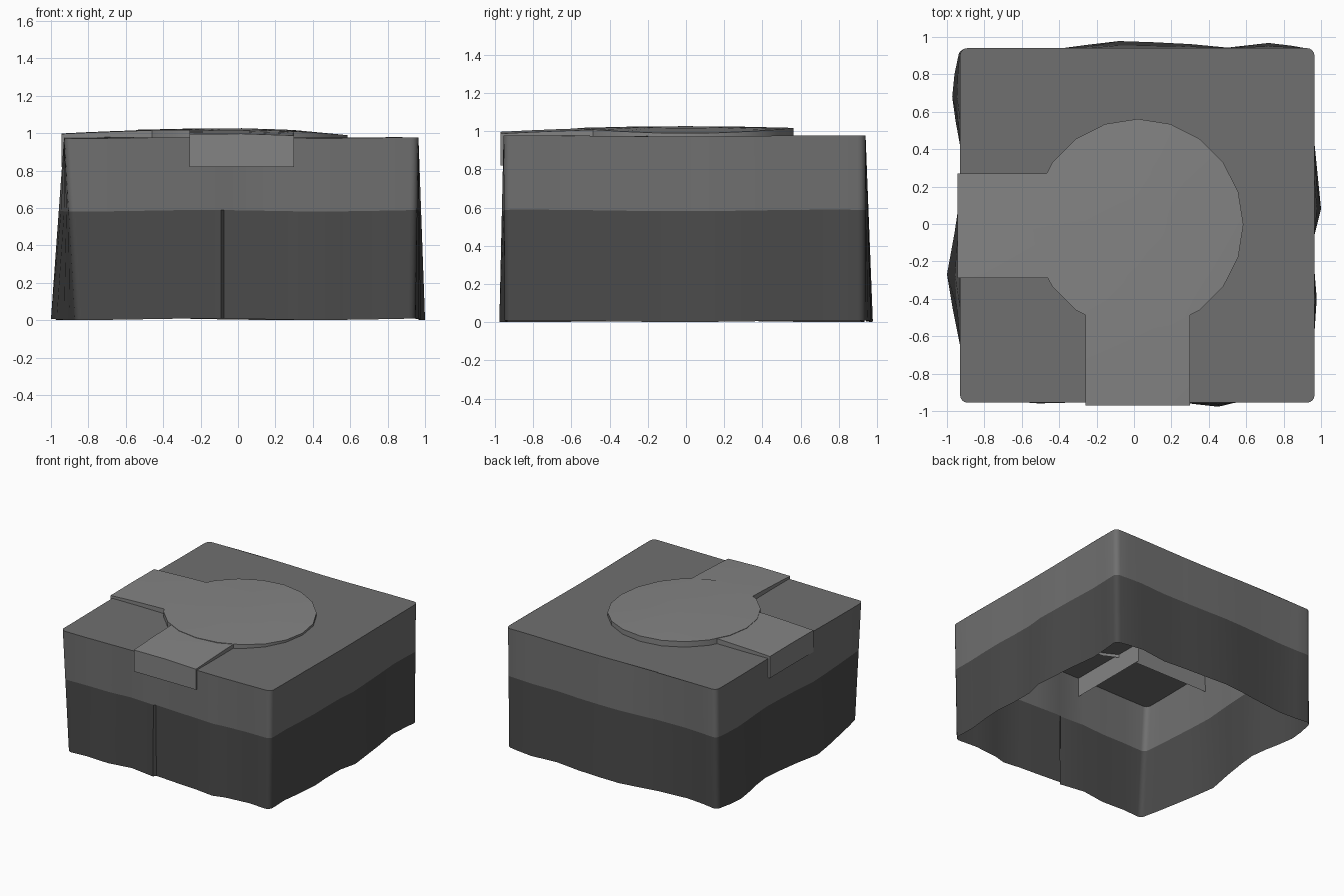
import bpy
from math import sin, cos, pi

if "Cube" in bpy.data.objects:
    bpy.data.objects.remove(bpy.data.objects["Cube"])

X0, X1, Y0, Y1, R = -0.93, 0.965, -0.955, 0.94, 0.04
TOP, BAND, BOTTOM = 0.975, 0.585, 0.005


def material(name, v):
    m = bpy.data.materials.new(name)
    m.diffuse_color = (v, v, v, 1)
    m.use_nodes = True
    m.node_tree.nodes["Principled BSDF"].inputs["Base Color"].default_value = m.diffuse_color
    return m


TURF = material("turf_grey", 0.16)
SOIL = material("soil_grey", 0.07)
PAVING = material("path_grey", 0.23)


def make(name, verts, faces, mat, smooth=True):
    me = bpy.data.meshes.new(name)
    me.from_pydata(verts, [], faces)
    me.materials.append(mat)
    ob = bpy.data.objects.new(name, me)
    bpy.context.collection.objects.link(ob)
    if smooth:
        bpy.ops.object.select_all(action='DESELECT')
        bpy.context.view_layer.objects.active = ob
        ob.select_set(True)
        bpy.ops.object.shade_smooth_by_angle(angle=0.5)
    return ob


# Outward bulge of the bottom edge: (position along the side, offset)
FRONT = [(-.7, -.01), (-.5, .005), (-.3, -.02), (-.09, .012), (-.075, -.012),
         (.15, .0), (.3, .005), (.45, .022), (.55, -.005), (.75, -.02)]
RIGHT = [(-.75, -.02), (-.58, .0), (-.4, .012), (-.25, .0), (-.06, .0),
         (.08, .035), (.25, .018), (.43, .0), (.65, -.03), (.8, -.02)]
BACK = [(.85, .012), (.72, .028), (.5, .003), (.3, .022), (.1, .032),
        (-.08, .038), (-.25, .018), (-.4, -.005), (-.65, -.03), (-.8, -.02)]
LEFT = [(.8, .03), (.68, .042), (.55, .024), (.42, .0), (.28, -.015),
        (.15, .0), (-.05, .03), (-.27, .07), (-.45, .04), (-.65, .0), (-.8, -.03)]

# Perimeter: top point paired with its bottom offset
perimeter = []


def corner(cx, cy, start, dx, dy):
    for i in range(5):
        a = start + i * pi / 8
        perimeter.append((cx + R * cos(a), cy + R * sin(a), dx, dy))


corner(X0 + R, Y0 + R, pi, .055, .0)
perimeter += [(t, Y0, 0, -o) for t, o in FRONT]
corner(X1 - R, Y0 + R, 1.5 * pi, -.015, .005)
perimeter += [(X1, t, o, 0) for t, o in RIGHT]
corner(X1 - R, Y1 - R, 0, -.01, .0)
perimeter += [(t, Y1, 0, o) for t, o in BACK]
corner(X0 + R, Y1 - R, pi / 2, -.01, -.005)
perimeter += [(X0, t, -o, 0) for t, o in LEFT]
n = len(perimeter)


def ring(z):
    k = (TOP - z) / (TOP - BOTTOM)
    wave = 0.004 if z < TOP else 0.003
    return [(x + dx * k, y + dy * k, z + wave * sin(5 * x + 4 * y))
            for x, y, dx, dy in perimeter]


def band(count):
    return [(n + i, n + (i + 1) % n, (i + 1) % n, i) for i in range(count)]


# Turf lid with its upper skirt, and soil walls open underneath
make("turf_top", ring(TOP) + ring(BAND), band(n) + [tuple(range(n))], TURF)
make("soil_walls", ring(BAND) + ring(BOTTOM), band(n), SOIL)


# Gently domed paving height
def height(x, y):
    return 1.026 - .028 * (x * x + y * y) - .08 * max(0, x) ** 2


# Twenty-sided paved circle
CX, CY, RAD, SIDES = 0.02, -0.003, 0.565, 20
verts = [(CX, CY, height(CX, CY))]
for r, low in ((.28, 0), (RAD, 0), (RAD, 1)):
    for i in range(SIDES):
        x, y = CX + r * cos(2 * pi * i / SIDES), CY + r * sin(2 * pi * i / SIDES)
        verts.append((x, y, .95 if low else height(x, y)))
faces = []
for i in range(SIDES):
    j = (i + 1) % SIDES
    faces.append((0, 1 + i, 1 + j))
    for b in (1, 1 + SIDES):
        faces.append((b + i, b + SIDES + i, b + SIDES + j, b + j))
make("path_circle", verts, faces, PAVING)


# Path arms: top, two deep sides and an outer end, open below
def arm(name, lo, hi, end, place):
    verts, faces, steps = [], [], 5
    mid = (lo + hi) / 2
    for s in range(steps + 1):
        d = end + (-.26 - end) * s / steps
        for k, w in enumerate((lo, lo, mid, hi, hi)):
            x, y = place(d, w)
            verts.append((x, y, .82 if k in (0, 4) else height(x, y) - .003))
    for s in range(steps):
        for k in range(4):
            a = s * 5 + k
            f = (a, a + 1, a + 6, a + 5)
            faces.append(f)
    faces.append((0, 1, 2, 3, 4))
    ob = make(name, verts, faces, PAVING)
    if ob.data.polygons[1].normal.z < 0:
        ob.data.flip_normals()


arm("path_arm_front", -.26, .30, -.97, lambda d, w: (w, d))
arm("path_arm_left", -.29, .27, -.945, lambda d, w: (d, w))
